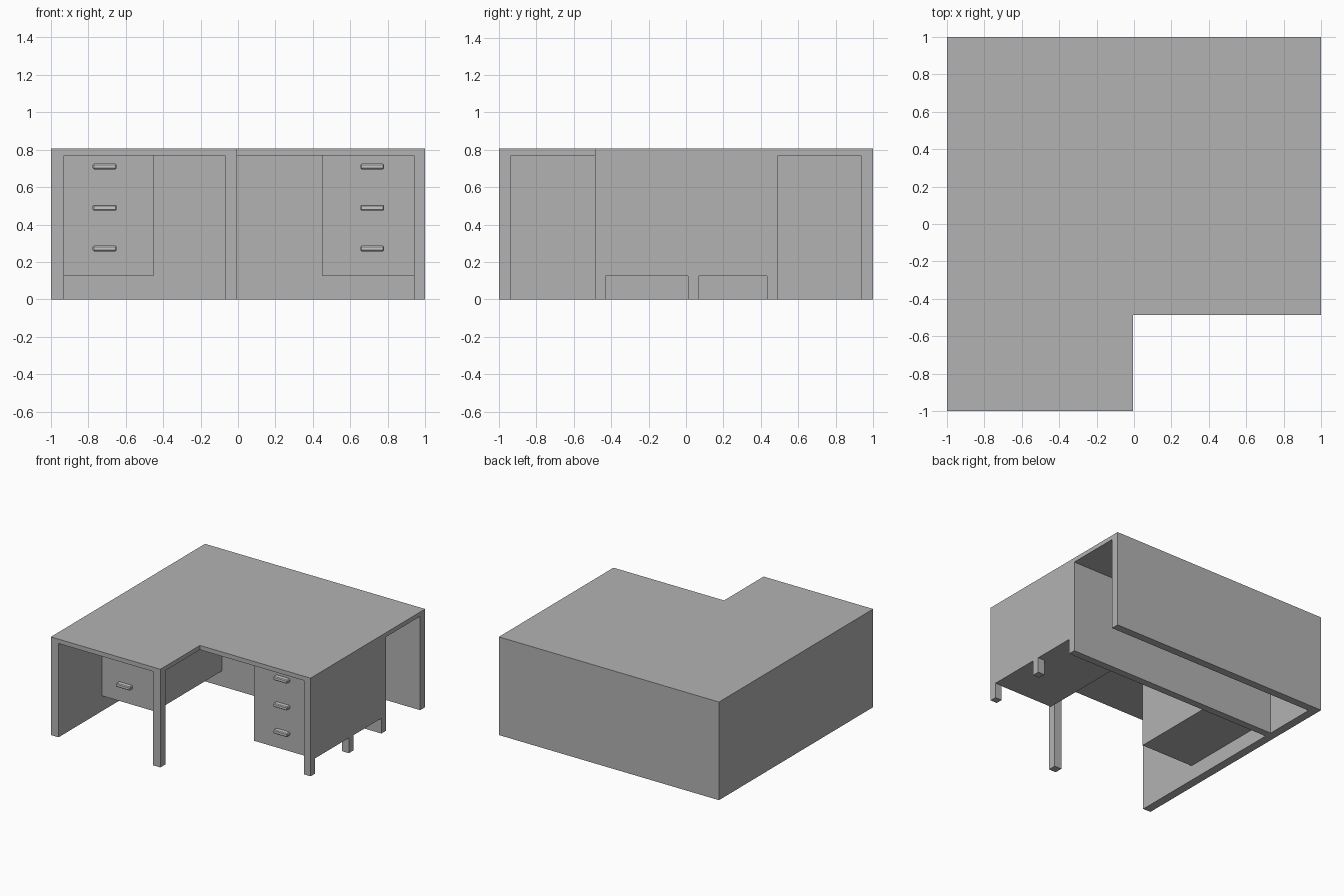
import bpy, bmesh

if "Cube" in bpy.data.objects:
    bpy.data.objects.remove(bpy.data.objects["Cube"])


def material(name, value):
    m = bpy.data.materials.new(name)
    m.diffuse_color = (value, value, value, 1)
    m.use_nodes = True
    m.node_tree.nodes["Principled BSDF"].inputs["Base Color"].default_value = m.diffuse_color
    return m


grey = material("desk grey", 0.45)
light = material("handle light grey", 0.58)


def finish(name, bm, mat):
    bmesh.ops.recalc_face_normals(bm, faces=bm.faces)
    mesh = bpy.data.meshes.new(name)
    bm.to_mesh(mesh)
    bm.free()
    mesh.materials.append(mat)
    ob = bpy.data.objects.new(name, mesh)
    bpy.context.collection.objects.link(ob)
    return ob


def prism(name, outline, z0, z1, mat=grey):
    """Extrude a plan outline from z0 to z1."""
    bm = bmesh.new()
    face = bm.faces.new([bm.verts.new((x, y, z0)) for x, y in outline])
    top = bmesh.ops.extrude_face_region(bm, geom=[face])["geom"]
    bmesh.ops.translate(bm, vec=(0, 0, z1 - z0),
                        verts=[v for v in top if isinstance(v, bmesh.types.BMVert)])
    return finish(name, bm, mat)


def box(name, x, y, z, mat=grey):
    return prism(name, [(x[0], y[0]), (x[1], y[0]), (x[1], y[1]), (x[0], y[1])], *z, mat)


TOP, UNDER, LIFT = 0.806, 0.77, 0.125
FRONT = -0.435  # drawer front plane

# L-shaped worktop
prism("worktop", [(-1, -1), (-0.005, -1), (-0.005, -0.487), (1, -0.487), (1, 1), (-1, 1)],
      UNDER, TOP)

# Full-height panels
box("left_side_panel", (-1, -0.93), (-1, 1), (0, UNDER))
box("back_panel", (-0.93, 1), (0.935, 1), (0, UNDER))
box("modesty_panel", (-0.93, 1), (0.432, 0.492), (0, UNDER))

# Legs
box("front_leg", (-0.07, -0.005), (-1, -0.935), (0, UNDER))
box("right_front_leg", (0.94, 1), (-0.487, -0.43), (0, UNDER))
box("right_middle_leg", (0.94, 1), (0.01, 0.07), (0, LIFT))

# Raised drawer cabinets
box("left_cabinet", (-0.93, -0.45), (FRONT, 0.432), (LIFT, UNDER))
box("right_cabinet", (0.452, 1), (FRONT, 0.432), (LIFT, UNDER))

# Three drawer handles on each cabinet
for side, x in (("left", -0.712), ("right", 0.717)):
    for i, z in enumerate((0.272, 0.49, 0.71)):
        h = box(f"{side}_handle_{i + 1}", (x - 0.064, x + 0.064),
                (FRONT - 0.045, FRONT), (z - 0.015, z + 0.015), light)
        bev = h.modifiers.new("chamfer", "BEVEL")
        bev.width = 0.006
        bev.segments = 1
